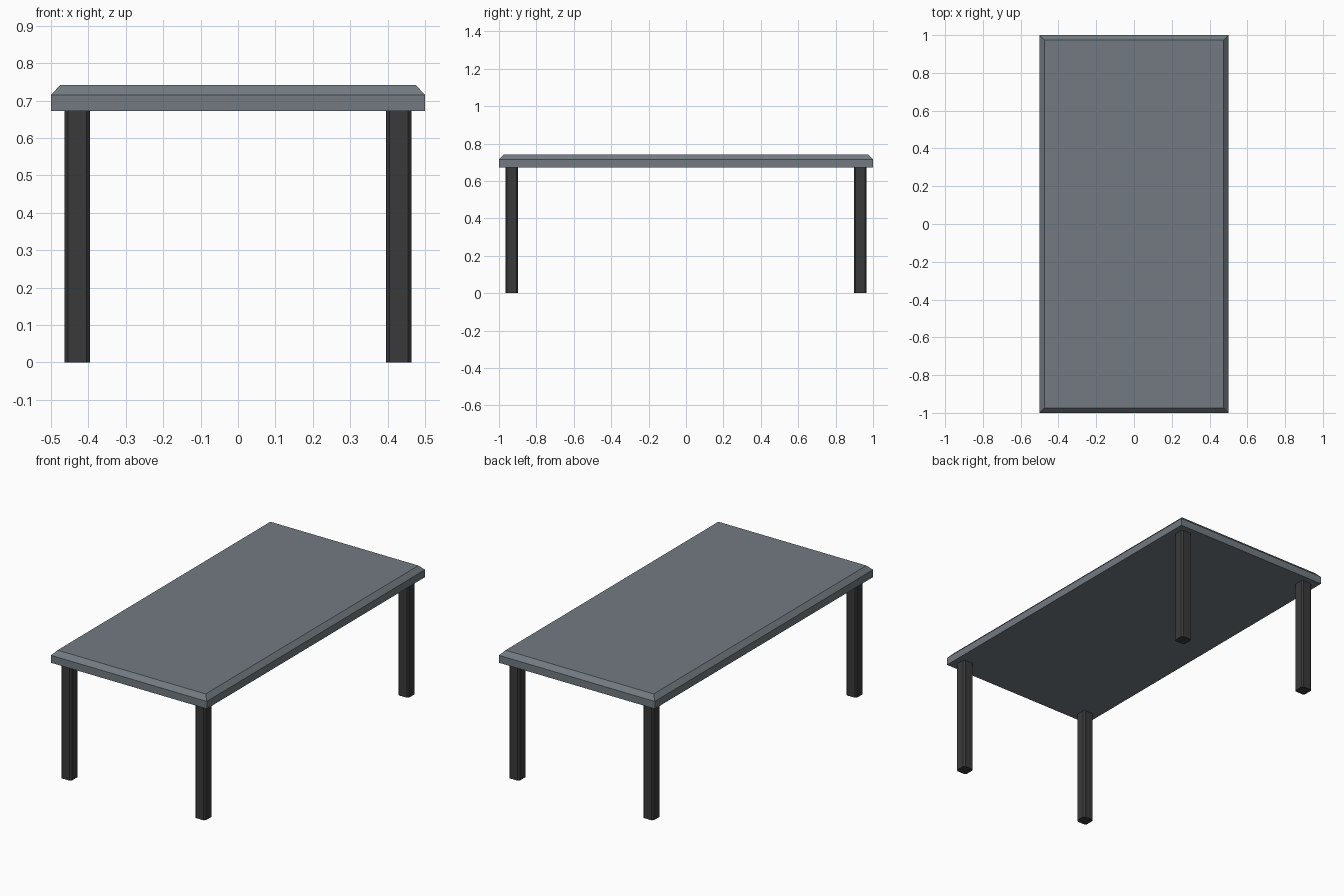
import bpy, bmesh

if "Cube" in bpy.data.objects:
    bpy.data.objects.remove(bpy.data.objects["Cube"])


def material(name, rgb):
    m = bpy.data.materials.new(name)
    m.diffuse_color = (*rgb, 1.0)
    m.use_nodes = True
    m.node_tree.nodes["Principled BSDF"].inputs["Base Color"].default_value = m.diffuse_color
    return m


def prism(name, rings, mat):
    """Stack of horizontal rings (lists of xyz points), capped at both ends."""
    bm = bmesh.new()
    loops = [[bm.verts.new(p) for p in ring] for ring in rings]
    n = len(loops[0])
    for a, b in zip(loops, loops[1:]):
        for i in range(n):
            j = (i + 1) % n
            bm.faces.new((a[i], a[j], b[j], b[i]))
    bm.faces.new(loops[0][::-1])
    bm.faces.new(loops[-1])
    bmesh.ops.recalc_face_normals(bm, faces=bm.faces)
    mesh = bpy.data.meshes.new(name)
    bm.to_mesh(mesh)
    bm.free()
    mesh.materials.append(mat)
    obj = bpy.data.objects.new(name, mesh)
    bpy.context.collection.objects.link(obj)
    return obj


def rect(hx, hy, z):
    return [(-hx, -hy, z), (hx, -hy, z), (hx, hy, z), (-hx, hy, z)]


def octagon(cx, cy, h, c, z):
    k = h - c
    pts = [(-k, -h), (k, -h), (h, -k), (h, k), (k, h), (-k, h), (-h, k), (-h, -k)]
    return [(cx + x, cy + y, z) for x, y in pts]


slate = material("slate grey", (0.17, 0.195, 0.22))
black = material("soft black", (0.042, 0.042, 0.042))

# Tabletop with chamfered upper rim
TOP_UNDER = 0.672
prism("tabletop", [rect(0.5, 1.0, TOP_UNDER), rect(0.5, 1.0, 0.715),
                   rect(0.475, 0.975, 0.742)], slate)

# Four square legs with chamfered vertical edges
for sy, yn in ((-1, "front"), (1, "back")):
    for sx, xn in ((-1, "left"), (1, "right")):
        prism(f"{yn}_{xn}_leg",
              [octagon(sx * 0.43, sy * 0.931, 0.034, 0.009, z)
               for z in (0.0, TOP_UNDER)], black)
